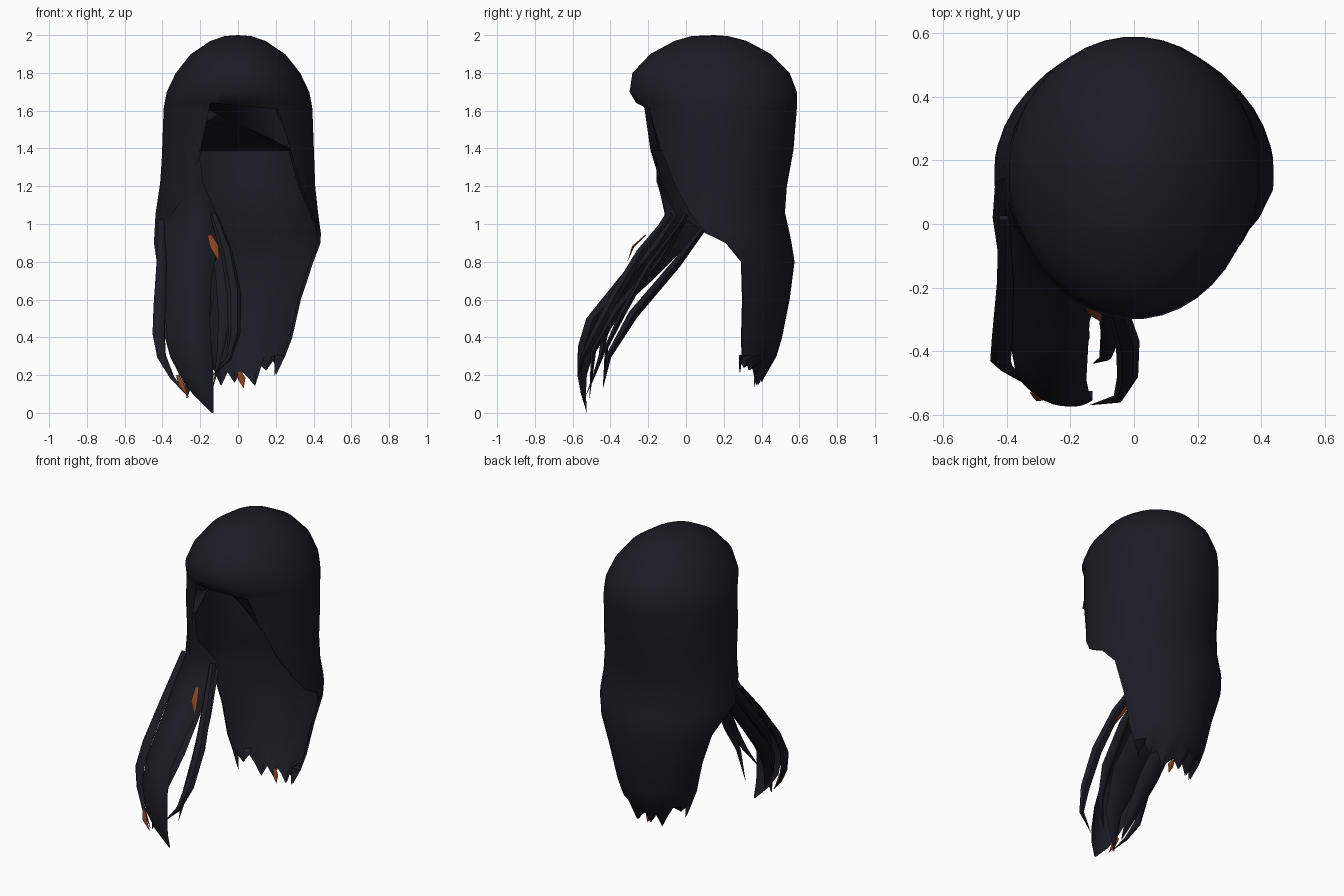
import bpy, bmesh, math
from mathutils import Vector

cube = bpy.data.objects.get("Cube")
if cube:
    bpy.data.objects.remove(cube, do_unlink=True)


def material(name, rgb):
    m = bpy.data.materials.new(name)
    m.use_nodes = True
    m.diffuse_color = (*rgb, 1)
    m.node_tree.nodes["Principled BSDF"].inputs["Base Color"].default_value = (*rgb, 1)
    return m


DARK = material("midnight hair", (0.011, 0.011, 0.018))
RUST = material("rust highlight", (0.24, 0.055, 0.016))


def grid_object(name, rows, mat, flip=False, wrap=False):
    """Skin a list of equally long point rows into one smooth sheet or tube."""
    bm = bmesh.new()
    vs = [[bm.verts.new(p) for p in row] for row in rows]
    n = len(rows[0])
    for top, low in zip(vs, vs[1:]):
        for i in range(n if wrap else n - 1):
            j = (i + 1) % n
            quad = [top[i], top[j], low[j], low[i]]
            bm.faces.new(quad[::-1] if flip else quad)
    bmesh.ops.remove_doubles(bm, verts=bm.verts, dist=0.0008)
    bmesh.ops.dissolve_degenerate(bm, edges=bm.edges, dist=0.0005)
    if wrap:
        bmesh.ops.holes_fill(bm, edges=bm.edges, sides=0)
        bmesh.ops.recalc_face_normals(bm, faces=bm.faces)
    me = bpy.data.meshes.new(name)
    bm.to_mesh(me)
    bm.free()
    me.materials.append(mat)
    ob = bpy.data.objects.new(name, me)
    bpy.context.collection.objects.link(ob)
    bpy.ops.object.select_all(action="DESELECT")
    ob.select_set(True)
    bpy.context.view_layer.objects.active = ob
    bpy.ops.object.shade_smooth_by_angle(angle=math.radians(50))


# Head shell rings: height, half width, front y, back y, right and left opening angles
SEAM_R, SEAM_L = 2.75, 2 * math.pi - 2.75
CAP = [(2.0, 0, 0.15, 0.15), (1.995, 0.07, 0.03, 0.22), (1.97, 0.145, -0.06, 0.32),
       (1.9, 0.25, -0.19, 0.45), (1.8, 0.33, -0.285, 0.55),
       (1.7, 0.378, -0.3, 0.588), (1.64, 0.39, -0.265, 0.59)]
RINGS = [(*c, SEAM_R, SEAM_L) for c in CAP] + [
    (1.61, 0.395, -0.25, 0.588, 2.75, 2.62),
    (1.39, 0.403, -0.24, 0.57, 2.62, 2.38),
    (1.2, 0.41, -0.2, 0.535, 2.5, 2.2),
    (1.06, 0.425, -0.2, 0.525, 2.2, 1.95),
    (0.95, 0.44, -0.2, 0.55, 1.7, 1.7),
    (0.9, 0.442, -0.1, 0.56, 1.42, 1.42),
    (0.8, 0.425, 0, 0.576, 1.22, 1.22),
    (0.6, 0.36, 0, 0.55, 1.18, 1.18),
    (0.4, 0.315, 0, 0.51, 1.15, 1.15),
    (0.3, 0.28, 0, 0.48, 1.1, 1.1),
    (0.13, 0.24, 0, 0.4, 1.0, 1.0)]
COLS = 40
MID_Y = 0.15
JAG = (0, 0.09, 0.05, 0.11, 0.06)


def ring(z, rx, front, back, right, left, scale=1.0, jagged=False):
    pts = []
    for i in range(COLS + 1):
        t = -SEAM_R + 2 * math.pi * i / COLS
        t = max(-right, min(left, t))
        ry = back - MID_Y if math.cos(t) > 0 else MID_Y - front
        x = rx * math.sin(t) * scale
        zz = z + (JAG[i % 5] - 0.03 + 0.5 * abs(x)) if jagged else z
        pts.append((x, MID_Y + ry * math.cos(t) * scale, zz))
    return pts


last = len(RINGS) - 1
grid_object("hair_shell", [ring(*r, jagged=k == last) for k, r in enumerate(RINGS)], DARK)

# Inner layer that faces forward behind the opening
inner = RINGS[len(CAP) + 1:]
grid_object("inner_back_hair",
            [ring(*r, scale=0.96, jagged=r is inner[-1]) for r in inner], DARK, flip=True)

# Underside of the cap, sloping from the fringe down to the inner layer
fringe_a, fringe_b = Vector((-0.17, 0.02, 1.61)), Vector((0.28, -0.15, 1.4))
fringe_edge = [fringe_a.lerp(fringe_b, i / COLS) for i in range(COLS + 1)]
grid_object("cap_underside", [fringe_edge, ring(*inner[0], scale=0.96)], DARK, flip=True)
fringe_top = [Vector((-0.16, -0.2, 1.65)).lerp(Vector((0.2, -0.2, 1.64)), i / COLS)
              for i in range(COLS + 1)]
grid_object("fringe_lining", [fringe_top, fringe_edge], DARK, flip=True)

# Broad front lock: height, outer x, inner x, front y, outer and inner curl depth
LOCK = [(1.4, -0.4, -0.21, -0.16, 0.3, 0), (1.22, -0.412, -0.185, -0.155, 0.3, 0),
        (1.05, -0.437, -0.11, -0.15, 0.28, 0.1), (0.9, -0.445, -0.1, -0.24, 0.26, 0.1),
        (0.7, -0.415, -0.14, -0.4, 0.22, 0.09), (0.5, -0.385, -0.15, -0.55, 0.15, 0.06),
        (0.35, -0.37, -0.14, -0.59, 0.11, 0.05), (0.2, -0.31, -0.13, -0.585, 0.06, 0.03),
        (0.1, -0.24, -0.13, -0.56, 0.03, 0.01), (0.0, -0.14, -0.13, -0.525, 0, 0)]


def lock_row(z, x0, x1, y, outer, inside):
    us = [i / 10 for i in range(11)]
    return [(x0 + (x1 - x0) * u, y + outer * (1 - u) ** 2.5 + inside * u ** 4, z) for u in us]


grid_object("front_lock", [lock_row(*r) for r in LOCK], DARK, flip=True)


def strand(name, path, width, thick=0.02, mat=DARK):
    """Flattened six-sided tube tapering to a point."""
    pts = [Vector(p) for p in path]
    rows = []
    for i, p in enumerate(pts):
        d = pts[min(i + 1, len(pts) - 1)] - pts[max(i - 1, 0)]
        side = Vector((1, 0, 0))
        side = (side - d * side.dot(d) / d.length_squared).normalized()
        up = side.cross(d).normalized()
        f = i / (len(pts) - 1)
        s = max(0.02, min(1, 0.55 + 1.5 * f, 2.2 * (1 - f)))
        rows.append([p + side * math.cos(a) * width * s / 2 + up * math.sin(a) * thick * s
                     for a in (k * math.pi / 3 for k in range(6))])
    grid_object(name, rows, mat, wrap=True)


# Loose strands around the front lock
strand("outer_strand", [(-0.41, 0.02, 1.02), (-0.405, -0.18, 0.8), (-0.415, -0.36, 0.56),
                        (-0.42, -0.43, 0.42), (-0.405, -0.45, 0.3), (-0.35, -0.49, 0.19),
                        (-0.27, -0.53, 0.09)], 0.065)
strand("inner_strand", [(-0.13, -0.08, 1.05), (-0.06, -0.24, 0.85), (-0.02, -0.37, 0.63),
                        (-0.02, -0.48, 0.42), (-0.05, -0.55, 0.29), (-0.14, -0.57, 0.19)],
       0.075, 0.03)
strand("middle_strand", [(-0.14, -0.03, 1.0), (-0.09, -0.2, 0.77), (-0.07, -0.34, 0.52),
                         (-0.09, -0.42, 0.35), (-0.13, -0.44, 0.14)], 0.07)
strand("rear_strand", [(-0.37, 0.11, 1.0), (-0.36, -0.05, 0.79), (-0.35, -0.28, 0.52),
                       (-0.32, -0.41, 0.3), (-0.27, -0.44, 0.13)], 0.14, 0.03)
strand("under_strand", [(-0.27, 0.0, 1.05), (-0.25, -0.14, 0.8), (-0.25, -0.36, 0.55),
                        (-0.25, -0.49, 0.33), (-0.27, -0.51, 0.08)], 0.22, 0.03)

# Rust coloured slivers at the tips and inside the lock
strand("lock_sliver", [(-0.15, -0.215, 0.94), (-0.125, -0.28, 0.88), (-0.1, -0.31, 0.8)],
       0.045, 0.006, RUST)
strand("lock_tip", [(-0.32, -0.53, 0.2), (-0.3, -0.55, 0.15), (-0.26, -0.55, 0.08)],
       0.03, 0.008, RUST)
strand("back_tip", [(0.005, 0.375, 0.22), (0.02, 0.365, 0.18), (0.03, 0.36, 0.13)],
       0.04, 0.006, RUST)
